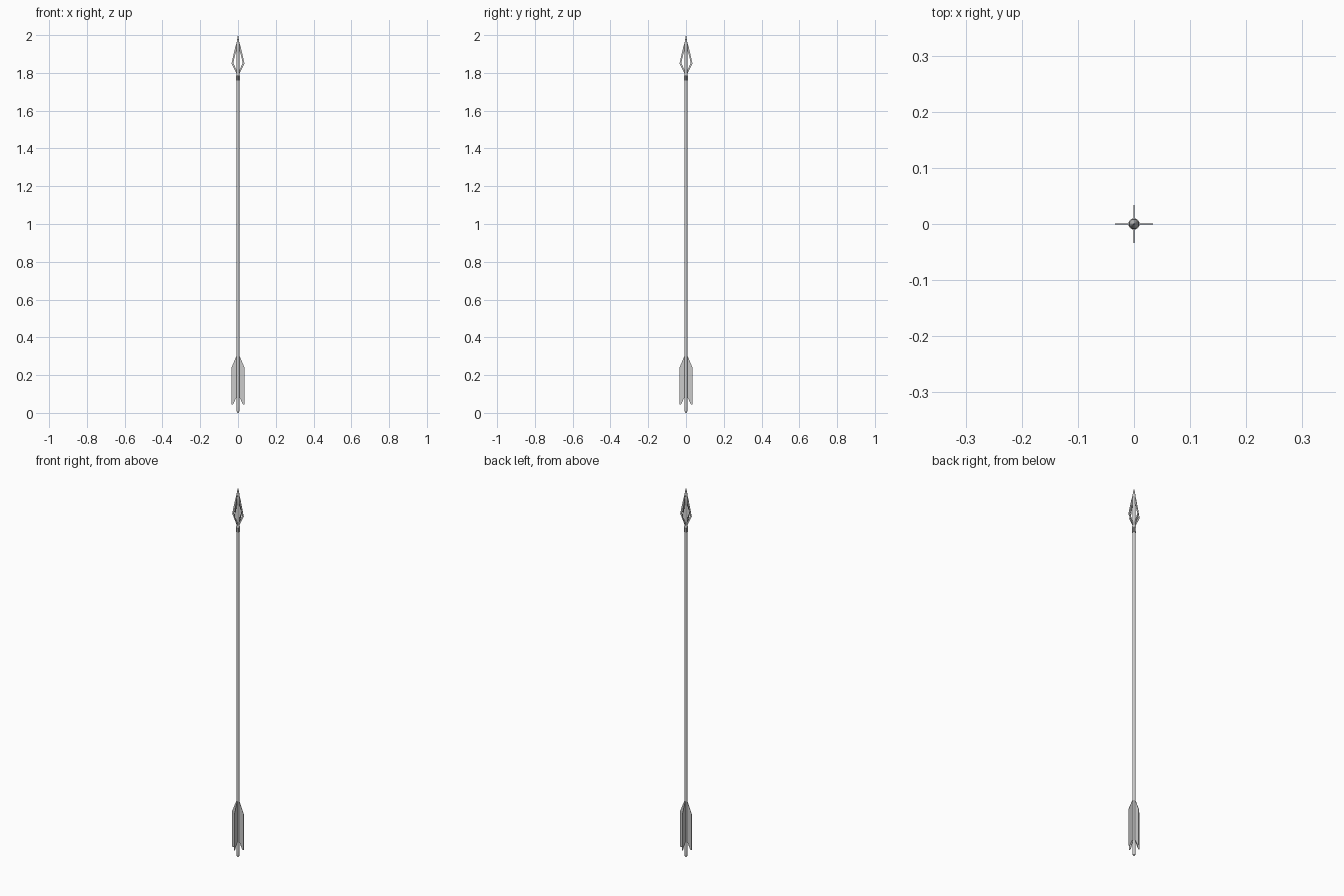
import bpy, bmesh, math
from mathutils import Matrix

if "Cube" in bpy.data.objects:
    bpy.data.objects.remove(bpy.data.objects["Cube"])


def finish(bm, name, smooth=False):
    bmesh.ops.recalc_face_normals(bm, faces=bm.faces)
    mesh = bpy.data.meshes.new(name)
    bm.to_mesh(mesh)
    bm.free()
    ob = bpy.data.objects.new(name, mesh)
    bpy.context.collection.objects.link(ob)
    if smooth:
        bpy.context.view_layer.objects.active = ob
        ob.select_set(True)
        bpy.ops.object.shade_smooth_by_angle(angle=math.radians(35))
        ob.select_set(False)
    return ob


def lathe(name, profile, sides=20, ridge=0.0):
    """Closed turned part from (radius, z) points; ridge alternates the radius."""
    bm = bmesh.new()
    rings = []
    for r, z in profile:
        ring = []
        for i in range(sides):
            a = 2 * math.pi * i / sides
            k = r - ridge * (i % 2)
            ring.append(bm.verts.new((k * math.cos(a), k * math.sin(a), z)))
        rings.append(ring)
    for lo, hi in zip(rings, rings[1:]):
        for i in range(sides):
            j = (i + 1) % sides
            bm.faces.new((lo[i], lo[j], hi[j], hi[i]))
    bm.faces.new(rings[0])
    bm.faces.new(rings[-1])
    return finish(bm, name, smooth=not ridge)


def four_plates(name, outline, thickness):
    """Four thin plates around the shaft from one (radius, z) outline."""
    for n in range(4):
        bm = bmesh.new()
        face = bm.faces.new([bm.verts.new((r, -thickness / 2, z)) for r, z in outline])
        ext = bmesh.ops.extrude_face_region(bm, geom=[face])
        moved = [g for g in ext["geom"] if isinstance(g, bmesh.types.BMVert)]
        bmesh.ops.translate(bm, verts=moved, vec=(0, thickness, 0))
        bm.transform(Matrix.Rotation(n * math.pi / 2, 4, 'Z'))
        finish(bm, f"{name}_{n + 1}")


# Shaft and rounded nock
lathe("shaft", [(0.0075, 0.03), (0.0075, 1.80)])
lathe("nock", [(0.003, 0.0), (0.006, 0.003), (0.0075, 0.012), (0.0075, 0.05)])

# Ridged collar behind the head
lathe("collar", [(0.0105, 1.76), (0.0105, 1.785)], sides=40, ridge=0.0012)
lathe("collar_neck", [(0.0095, 1.785), (0.0075, 1.80)])

# Head core and pointed tip
lathe("head_core", [(0.0075, 1.795), (0.0075, 1.91), (0.0065, 1.95)])
lathe("tip", [(0.0065, 1.90), (0.0095, 1.915), (0.009, 1.945), (0.006, 1.97), (0.0003, 2.0)])

# Open-framed blades
four_plates("blade", [(0.005, 1.968), (0.015, 1.935), (0.034, 1.85), (0.006, 1.793),
                      (0.006, 1.81), (0.025, 1.853), (0.013, 1.905), (0.005, 1.925)], 0.0022)

# Fletching vanes
four_plates("vane", [(0.005, 0.302), (0.009, 0.30), (0.034, 0.24), (0.034, 0.045),
                     (0.026, 0.045), (0.010, 0.08), (0.005, 0.08)], 0.002)
